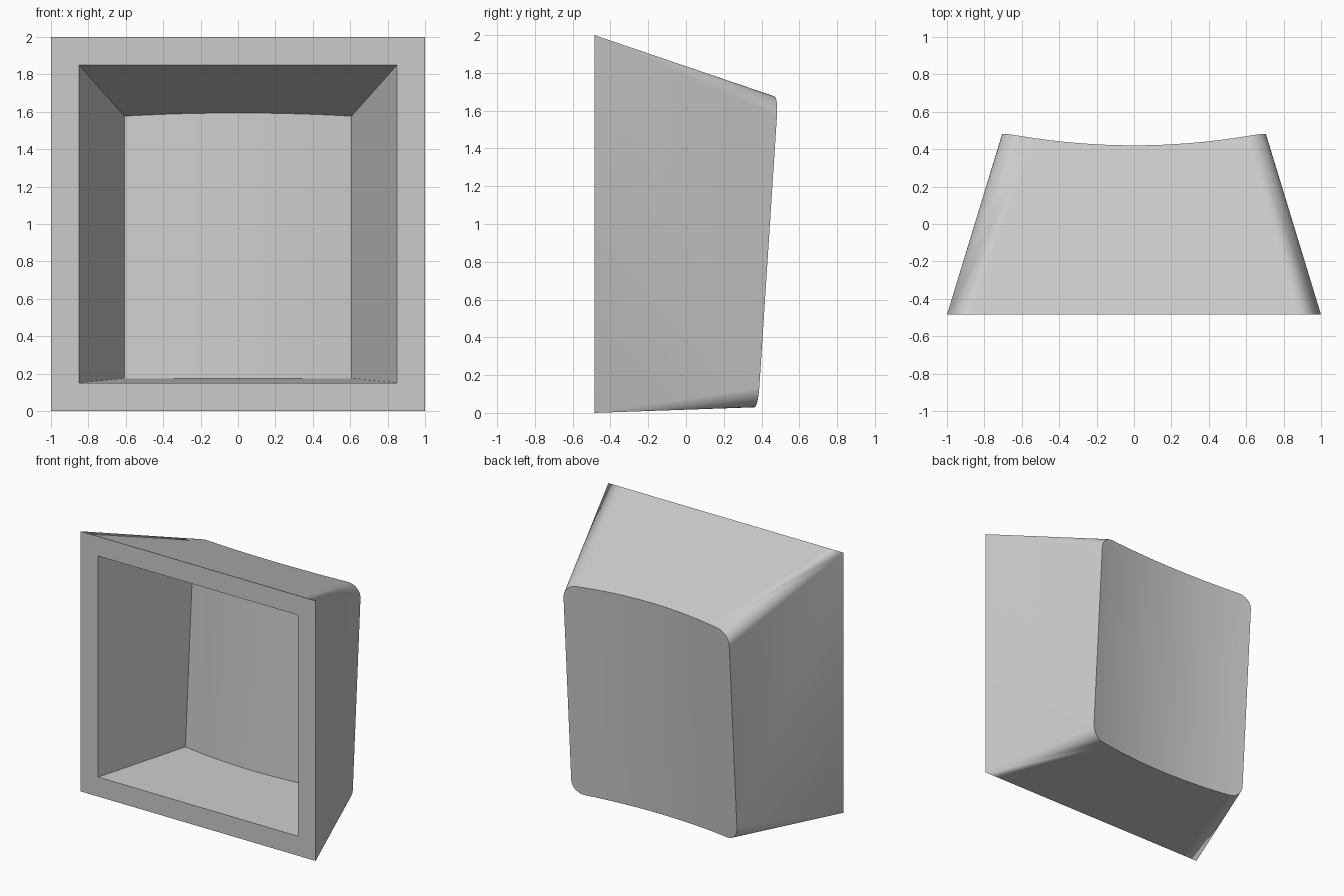
import bpy, bmesh, math

cube = bpy.data.objects.get("Cube")
if cube:
    bpy.data.objects.remove(cube, do_unlink=True)

FRONT = -0.485          # y of the open rim
MID, ARC = 16, 8        # column counts: dished middle and rounded corner


def dish_y(x, z, offset):
    """Tilted cylindrical dish that closes the back."""
    return 0.487 - 0.065 * (1.67 - z) - 0.068 * (1 - (x / 0.7) ** 2) - offset


def shell(half_back, half_front, inset, radius, offset):
    """Columns across the width: (front top, back top, back bottom, front bottom)."""
    flat = half_back - radius
    spots = [(flat * (2 * i / MID - 1), 0.0) for i in range(MID + 1)]
    for i in range(1, ARC + 1):
        a = math.pi / 2 * i / ARC
        x, drop = flat + radius * math.sin(a), radius * (1 - math.cos(a))
        spots = [(-x, drop)] + spots + [(x, drop)]
    columns = []
    for x, drop in spots:
        ends = []
        for start, slope, sign in ((2 - inset, -0.34, -1), (inset, 0.035, 1)):
            z = start
            for _ in range(6):      # settle where the wall meets the dish
                y = dish_y(x, z, offset)
                z = start + slope * (y - FRONT) + sign * drop
            ends.append((x, dish_y(x, z, offset), z))
        fx = half_front * max(-1, min(1, x / flat))
        columns.append(((fx, FRONT, 2 - inset), ends[0], ends[1], (fx, FRONT, inset)))
    return columns


bm = bmesh.new()
verts = {}


def face(*points):
    """Add a face, sharing vertices and dropping repeated corners."""
    ring = []
    for p in points:
        key = tuple(round(c, 5) + 0.0 for c in p)
        if key not in verts:
            verts[key] = bm.verts.new(key)
        if verts[key] not in ring:
            ring.append(verts[key])
    if len(ring) > 2:
        bm.faces.new(ring)


outer = shell(0.705, 1.0, 0.0, 0.1, 0.0)
inner = shell(0.607, 0.85, 0.15, 0.0, 0.145)

# Top wall, dished back and bottom wall of each skin, then its two sides
for skin in (outer, inner):
    for a, b in zip(skin, skin[1:]):
        for k in range(3):
            face(a[k], b[k], b[k + 1], a[k + 1])
    face(*skin[0])
    face(*skin[-1])

# Flat rim joining the two skins
for k in (0, 3):
    for i in range(len(outer) - 1):
        face(outer[i][k], outer[i + 1][k], inner[i + 1][k], inner[i][k])
for i in (0, -1):
    face(outer[i][0], inner[i][0], inner[i][3], outer[i][3])

bmesh.ops.recalc_face_normals(bm, faces=bm.faces[:])
mesh = bpy.data.meshes.new("hollow_cap")
bm.to_mesh(mesh)
bm.free()
cap = bpy.data.objects.new("hollow_cap", mesh)
bpy.context.collection.objects.link(cap)

# Light grey plastic
grey = bpy.data.materials.new("light_grey")
grey.use_nodes = True
colour = (0.6, 0.6, 0.6, 1)
grey.diffuse_color = colour
grey.node_tree.nodes["Principled BSDF"].inputs["Base Color"].default_value = colour
mesh.materials.append(grey)

# Smooth corners and dish, crisp edges, flat walls
bpy.ops.object.select_all(action="DESELECT")
cap.select_set(True)
bpy.context.view_layer.objects.active = cap
bpy.ops.object.shade_smooth_by_angle(angle=math.radians(35))
weighted = cap.modifiers.new("flat_walls", "WEIGHTED_NORMAL")
weighted.keep_sharp = True
